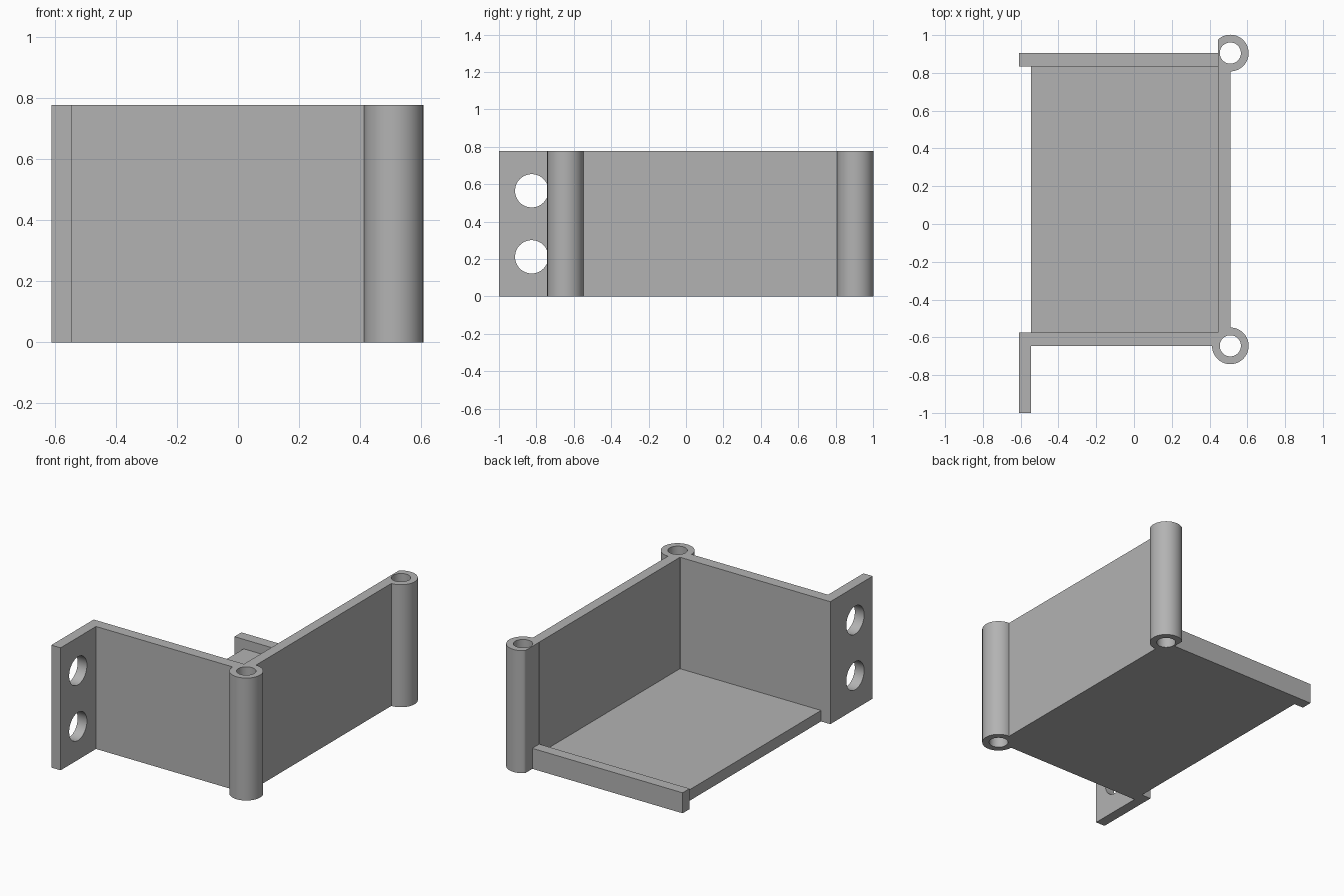
import bpy, bmesh, math
from mathutils import Matrix

cube = bpy.data.objects.get("Cube")
if cube:
    bpy.data.objects.remove(cube, do_unlink=True)

HEIGHT = 0.777
FLOOR = 0.07
LIP = 0.13
LEFT, RIGHT = -0.61, -0.545        # outer and inner face of the mounting flange
WALL_IN, WALL_OUT = 0.445, 0.51    # faces of the long wall
FRONT, FRONT_IN = -0.645, -0.575   # faces of the front wall
BACK_IN, BACK = 0.835, 0.905       # faces of the rear lip
SEGMENTS = 64

grey = bpy.data.materials.new("plain grey")
grey.use_nodes = True
grey.diffuse_color = (0.45, 0.45, 0.45, 1)
grey.node_tree.nodes["Principled BSDF"].inputs["Base Color"].default_value = (0.45, 0.45, 0.45, 1)


def finish(name, bm):
    bmesh.ops.recalc_face_normals(bm, faces=bm.faces)
    mesh = bpy.data.meshes.new(name)
    bm.to_mesh(mesh)
    bm.free()
    obj = bpy.data.objects.new(name, mesh)
    bpy.context.collection.objects.link(obj)
    mesh.materials.append(grey)
    return obj


def activate(obj):
    bpy.ops.object.select_all(action='DESELECT')
    obj.select_set(True)
    bpy.context.view_layer.objects.active = obj


def smooth(obj):
    activate(obj)
    bpy.ops.object.shade_smooth_by_angle(angle=math.radians(30))


def extrude_plan(name, outline, height):
    """Raise a plan outline from the ground to a height."""
    bm = bmesh.new()
    face = bm.faces.new([bm.verts.new((x, y, 0)) for x, y in outline])
    top = bmesh.ops.extrude_face_region(bm, geom=[face])["geom"]
    verts = [v for v in top if isinstance(v, bmesh.types.BMVert)]
    bmesh.ops.translate(bm, verts=verts, vec=(0, 0, height))
    return finish(name, bm)


def plate(name, x0, x1, y0, y1, height):
    return extrude_plan(name, [(x0, y0), (x1, y0), (x1, y1), (x0, y1)], height)


def hinge_post(name, cx, cy, clip_x=None):
    """Hollow post, optionally flattened on its inner side."""
    bm = bmesh.new()
    rings = []
    for radius, z in ((0.097, 0), (0.097, HEIGHT), (0.056, HEIGHT), (0.056, 0)):
        ring = []
        for i in range(SEGMENTS):
            a = math.tau * i / SEGMENTS
            x = cx + radius * math.cos(a)
            if clip_x is not None:
                x = max(x, clip_x)
            ring.append(bm.verts.new((x, cy + radius * math.sin(a), z)))
        rings.append(ring)
    for k in range(4):
        a, b = rings[k], rings[(k + 1) % 4]
        for i in range(SEGMENTS):
            j = (i + 1) % SEGMENTS
            bm.faces.new((a[i], a[j], b[j], b[i]))
    smooth(finish(name, bm))


# Tray floor, long wall and rear lip
plate("floor", RIGHT, WALL_IN, FRONT_IN, BACK_IN, FLOOR)
plate("long_wall", WALL_IN, WALL_OUT, FRONT_IN, BACK_IN, HEIGHT)
plate("rear_lip", LEFT, WALL_IN, BACK_IN, BACK, LIP)

# Front wall bent forward into the mounting flange
bracket = extrude_plan("front_wall_and_flange", [
    (LEFT, -1), (RIGHT, -1), (RIGHT, FRONT), (WALL_IN, FRONT),
    (WALL_IN, FRONT_IN), (LEFT, FRONT_IN)], HEIGHT)

# Two bolt holes through the flange
for z in (0.212, 0.565):
    bm = bmesh.new()
    bmesh.ops.create_cone(
        bm, cap_ends=True, segments=SEGMENTS, radius1=0.089, radius2=0.089, depth=0.2,
        matrix=Matrix.Translation((LEFT, -0.825, z)) @ Matrix.Rotation(math.pi / 2, 4, 'Y'))
    cutter = finish("bolt_hole_cutter", bm)
    cutter.hide_render = True
    activate(bracket)
    cut = bracket.modifiers.new("bolt hole", 'BOOLEAN')
    cut.operation = 'DIFFERENCE'
    cut.solver = 'EXACT'
    cut.object = cutter
    bpy.ops.object.modifier_apply(modifier=cut.name)
    bpy.data.objects.remove(cutter, do_unlink=True)
smooth(bracket)

# Hollow posts at both ends of the long wall
hinge_post("front_post", WALL_OUT, FRONT)
hinge_post("rear_post", WALL_OUT, BACK, clip_x=WALL_IN)
